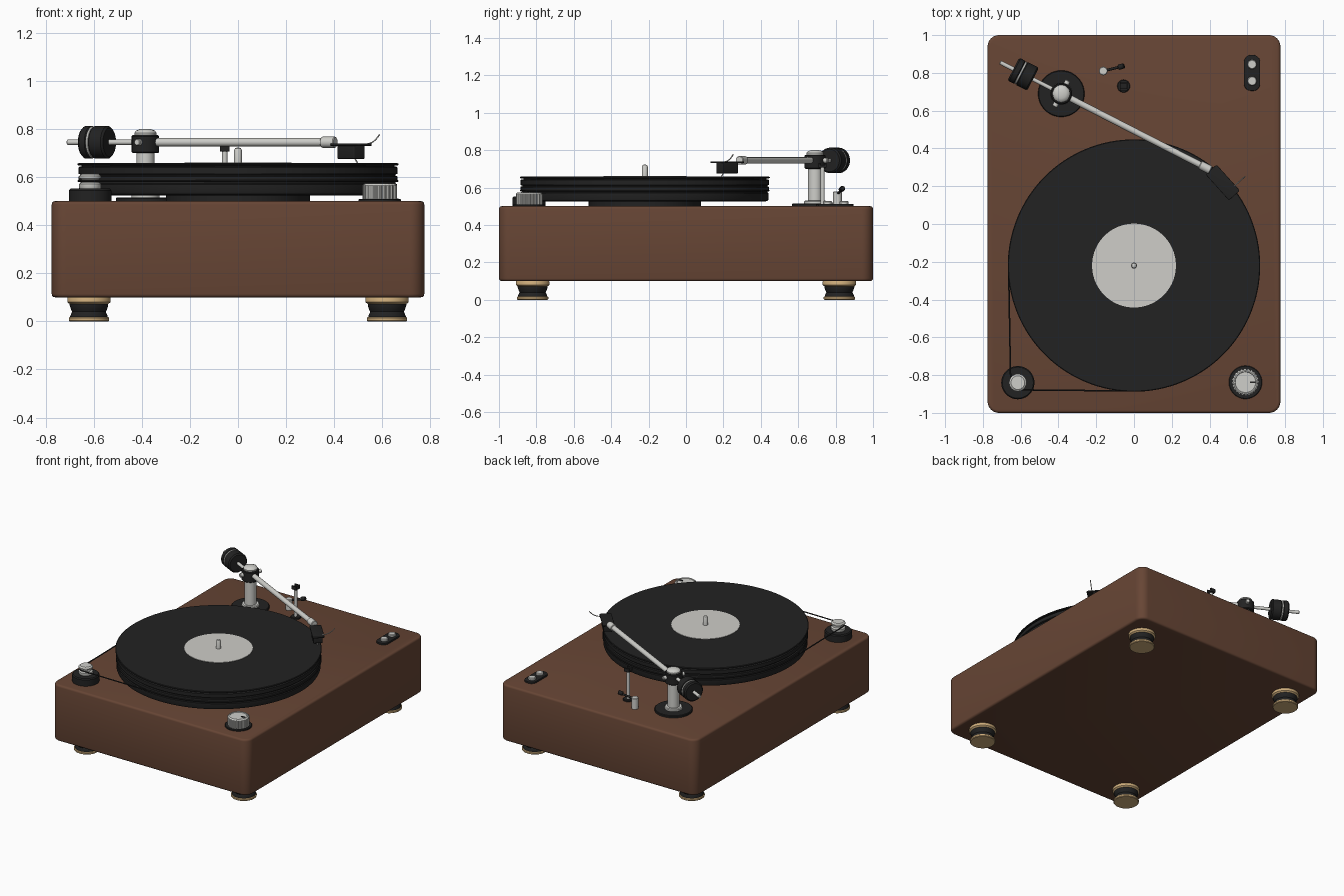
import bpy, bmesh, math
from mathutils import Vector

if "Cube" in bpy.data.objects:
    bpy.data.objects.remove(bpy.data.objects["Cube"])


def material(name, rgb):
    m = bpy.data.materials.new(name)
    m.diffuse_color = (*rgb, 1)
    m.use_nodes = True
    m.node_tree.nodes["Principled BSDF"].inputs["Base Color"].default_value = m.diffuse_color
    return m


WOOD = material("walnut", (0.135, 0.060, 0.035))
BLACK = material("black", (0.016, 0.016, 0.016))
SILVER = material("silver", (0.62, 0.62, 0.59))
LABEL = material("label_grey", (0.62, 0.61, 0.58))
BRASS = material("brass", (0.62, 0.42, 0.20))


def finish(name, bm, mats, loc=(0, 0, 0), smooth=35):
    bmesh.ops.recalc_face_normals(bm, faces=bm.faces)
    me = bpy.data.meshes.new(name)
    bm.to_mesh(me)
    bm.free()
    ob = bpy.data.objects.new(name, me)
    ob.location = loc
    bpy.context.collection.objects.link(ob)
    for m in mats:
        me.materials.append(m)
    bpy.ops.object.select_all(action='DESELECT')
    ob.select_set(True)
    bpy.context.view_layer.objects.active = ob
    bpy.ops.object.shade_smooth_by_angle(angle=math.radians(smooth))
    return ob


def lathe(name, profile, mat, x=0, y=0, z=0, n=48):
    """Closed solid of revolution from (radius, height) points, bottom to top."""
    bm = bmesh.new()
    rings = [[bm.verts.new((r * math.cos(2 * math.pi * i / n), r * math.sin(2 * math.pi * i / n), h))
              for i in range(n)] for r, h in profile]
    for a, b in zip(rings, rings[1:]):
        for i in range(n):
            j = (i + 1) % n
            bm.faces.new((a[i], a[j], b[j], b[i]))
    bm.faces.new(rings[0])
    bm.faces.new(rings[-1])
    return finish(name, bm, [mat], (x, y, z))


def aim(ob, p, q):
    ob.location = p
    ob.rotation_mode = 'QUATERNION'
    ob.rotation_quaternion = (Vector(q) - Vector(p)).to_track_quat('Z', 'Y')


def rod(name, p, q, r, mat, bevel=0.003, n=24):
    h = (Vector(q) - Vector(p)).length
    ob = lathe(name, [(r - bevel, 0), (r, bevel), (r, h - bevel), (r - bevel, h)], mat, n=n)
    aim(ob, p, q)
    return ob


def slab(name, size, corner, edge, mat, loc, angle=0):
    """Box with rounded vertical corners and softened horizontal edges."""
    sx, sy, sz = size
    bm = bmesh.new()
    bmesh.ops.create_cube(bm, size=1)
    for v in bm.verts:
        v.co = (v.co.x * sx, v.co.y * sy, v.co.z * sz)
    vert = [e for e in bm.edges if abs(e.verts[0].co.z - e.verts[1].co.z) > sz / 2]
    bmesh.ops.bevel(bm, geom=vert, offset=corner, segments=8, affect='EDGES', profile=0.5)
    if edge:
        rim = [e for e in bm.edges if abs(e.verts[0].co.z - e.verts[1].co.z) < 1e-5]
        bmesh.ops.bevel(bm, geom=rim, offset=edge, segments=3, affect='EDGES', profile=0.5)
    ob = finish(name, bm, [mat], loc)
    ob.rotation_euler.z = angle
    return ob


def wire(name, pts, r, mat, cyclic=False):
    cu = bpy.data.curves.new(name, 'CURVE')
    cu.dimensions = '3D'
    cu.bevel_depth = r
    cu.bevel_resolution = 2
    cu.use_fill_caps = True
    sp = cu.splines.new('POLY')
    sp.points.add(len(pts) - 1)
    for p, c in zip(sp.points, pts):
        p.co = (*c, 1)
    sp.use_cyclic_u = cyclic
    ob = bpy.data.objects.new(name, cu)
    bpy.context.collection.objects.link(ob)
    cu.materials.append(mat)


# Plinth and feet
slab("plinth", (1.55, 2.0, 0.4), 0.06, 0.014, WOOD, (0, 0, 0.3))
for sx in (-1, 1):
    for sy in (-1, 1):
        x, y = 0.62 * sx, 0.82 * sy
        lathe("foot_pad", [(0.080, 0), (0.084, 0.004), (0.084, 0.014), (0.080, 0.018)], BRASS, x, y)
        lathe("foot_waist", [(0.078, 0.016), (0.078, 0.022), (0.070, 0.040), (0.074, 0.048),
                             (0.080, 0.066), (0.080, 0.074)], BLACK, x, y)
        lathe("foot_collar", [(0.080, 0.072), (0.090, 0.080), (0.090, 0.096), (0.087, 0.102)], BRASS, x, y)

# Platter, record and spindle
PX, PY = 0, -0.22
lathe("platter_bearing", [(0.30, 0.498), (0.30, 0.528)], BLACK, PX, PY, n=96)
lathe("platter", [(0.640, 0.524), (0.658, 0.530), (0.662, 0.540), (0.662, 0.570), (0.655, 0.573),
                  (0.655, 0.581), (0.664, 0.584), (0.664, 0.603), (0.655, 0.606), (0.655, 0.611),
                  (0.664, 0.614), (0.664, 0.640), (0.658, 0.644), (0.650, 0.644), (0.650, 0.649)],
      BLACK, PX, PY, n=128)
lathe("record", [(0.664, 0.649), (0.668, 0.652), (0.668, 0.655), (0.664, 0.658)], BLACK, PX, PY, n=128)
lathe("record_label", [(0.222, 0.656), (0.222, 0.661)], LABEL, PX, PY, n=96)
lathe("spindle", [(0.016, 0.655), (0.016, 0.712), (0.012, 0.720), (0.004, 0.723)], SILVER, PX, PY, n=24)

# Motor, pulley and drive belt
MX, MY = -0.615, -0.84
lathe("motor_housing", [(0.088, 0.498), (0.088, 0.545), (0.082, 0.552)], BLACK, MX, MY)
lathe("pulley", [(0.042, 0.550), (0.046, 0.556), (0.046, 0.572), (0.036, 0.578), (0.036, 0.590),
                 (0.046, 0.595), (0.046, 0.604), (0.036, 0.612)], SILVER, MX, MY)
R, r = 0.664, 0.038
D = Vector((MX - PX, MY - PY))
base, open_a = math.atan2(D.y, D.x), math.acos((R - r) / D.length)
belt = []
for cx, cy, rad, a0, a1, n in ((MX, MY, r, base - open_a, base + open_a, 16),
                               (PX, PY, R, base + open_a, base - open_a + 2 * math.pi, 96)):
    for i in range(n + 1):
        a = a0 + (a1 - a0) * i / n
        belt.append((cx + rad * math.cos(a), cy + rad * math.sin(a), 0.584))
wire("drive_belt", belt, 0.004, BLACK, True)

# Speed knob with knurled side and pointer mark
KX, KY = 0.59, -0.838
lathe("knob_base", [(0.088, 0.498), (0.088, 0.506), (0.085, 0.509)], BLACK, KX, KY)
bm = bmesh.new()
levels = [(0.068, 0.508, 1), (0.068, 0.566, 1), (0.062, 0.574, 0), (0.056, 0.574, 0), (0.054, 0.570, 0)]
rings = []
for rad, h, knurl in levels:
    rings.append([])
    for i in range(96):
        q = rad + (0.004 if knurl and i % 4 < 2 else 0)
        a = 2 * math.pi * i / 96
        rings[-1].append(bm.verts.new((q * math.cos(a), q * math.sin(a), h)))
for a, b in zip(rings, rings[1:]):
    for i in range(96):
        j = (i + 1) % 96
        bm.faces.new((a[i], a[j], b[j], b[i]))
bm.faces.new(rings[0])
bm.faces.new(rings[-1])
finish("speed_knob", bm, [SILVER], (KX, KY, 0), 25)
slab("knob_pointer", (0.030, 0.008, 0.006), 0.001, 0, BLACK, (KX + 0.038, KY, 0.572))

# Power buttons
slab("button_plate", (0.086, 0.19, 0.014), 0.038, 0.002, BLACK, (0.625, 0.80, 0.505))
for y in (0.757, 0.845):
    lathe("button", [(0.025, 0.508), (0.025, 0.522), (0.021, 0.527)], SILVER, 0.625, y, n=32)

# Tonearm pivot
TX, TY, TZ = -0.385, 0.69, 0.745
lathe("arm_base", [(0.123, 0.498), (0.123, 0.511), (0.119, 0.515)], BLACK, TX, TY, n=64)
lathe("arm_column", [(0.058, 0.512), (0.058, 0.526), (0.053, 0.531), (0.038, 0.531), (0.038, 0.705)],
      SILVER, TX, TY)
lathe("pivot_housing", [(0.052, 0.700), (0.057, 0.705), (0.057, 0.770), (0.052, 0.775)], BLACK, TX, TY)
lathe("pivot_cap", [(0.045, 0.772), (0.046, 0.784), (0.040, 0.793), (0.025, 0.799), (0.008, 0.801)],
      SILVER, TX, TY)

# Tonearm tube, counterweight and gimbal screws, placed along the arm line
ARM = Vector((0.89, -0.456, 0)).normalized()
SIDE = Vector((-ARM.y, ARM.x, 0))
PIVOT = Vector((TX, TY, TZ))


def along(d, side=0):
    return PIVOT + ARM * d + SIDE * side


rod("arm_tube", along(0.03), along(0.86), 0.017, SILVER)
rod("arm_tail", along(-0.365), along(0.0), 0.011, SILVER)
rod("arm_collar", along(0.825), along(0.888), 0.023, SILVER)
rod("counterweight_front", along(-0.239), along(-0.168), 0.068, BLACK, 0.008, 48)
rod("counterweight_ring", along(-0.246), along(-0.236), 0.066, SILVER, 0.001, 48)
rod("counterweight_rear", along(-0.285), along(-0.243), 0.068, BLACK, 0.008, 48)
for s in (-1, 1):
    rod("gimbal_screw", along(0, 0.05 * s), along(0, 0.078 * s), 0.014, SILVER)

# Headshell, cartridge, stylus and finger lift
HA = math.radians(-48)
HD = Vector((math.cos(HA), math.sin(HA), 0))
HS = Vector((-HD.y, HD.x, 0))
H0 = Vector((0.413, 0.283, 0.735))
hc = H0 + HD * 0.085
slab("headshell", (0.185, 0.078, 0.010), 0.012, 0.002, BLACK, (hc.x, hc.y, 0.735), HA)
hc = H0 + HD * 0.085
slab("cartridge", (0.105, 0.060, 0.056), 0.004, 0.003, BLACK, (hc.x, hc.y, 0.704), HA)
tip = H0 + HD * 0.125
rod("stylus", (tip.x - 0.012, tip.y + 0.012, 0.680), (tip.x, tip.y, 0.660), 0.003, SILVER, 0.001, 8)
lift = []
for i in range(9):
    t = i / 8
    p = H0 + HD * 0.14 + HS * (0.025 + 0.085 * t)
    lift.append((p.x, p.y, 0.737 + 0.04 * t ** 2.5))
wire("finger_lift", lift, 0.003, SILVER)

# Arm rest
lathe("rest_base", [(0.034, 0.498), (0.034, 0.508), (0.031, 0.511)], BLACK, -0.055, 0.73, n=32)
rod("rest_post", (-0.055, 0.73, 0.505), (-0.055, 0.73, 0.71), 0.011, SILVER)
slab("rest_cradle", (0.040, 0.044, 0.014), 0.006, 0.002, BLACK, (-0.055, 0.73, 0.713))
for s in (-1, 1):
    slab("rest_prong", (0.040, 0.010, 0.018), 0.002, 0, BLACK, (-0.055, 0.73 + 0.017 * s, 0.722))

# Cueing lever
rod("cue_post", (-0.163, 0.81, 0.498), (-0.163, 0.81, 0.578), 0.023, SILVER)
rod("cue_lever", (-0.145, 0.814, 0.57), (-0.07, 0.833, 0.588), 0.007, BLACK, 0.001, 12)
rod("cue_knob", (-0.083, 0.829, 0.588), (-0.052, 0.838, 0.596), 0.014, BLACK)
